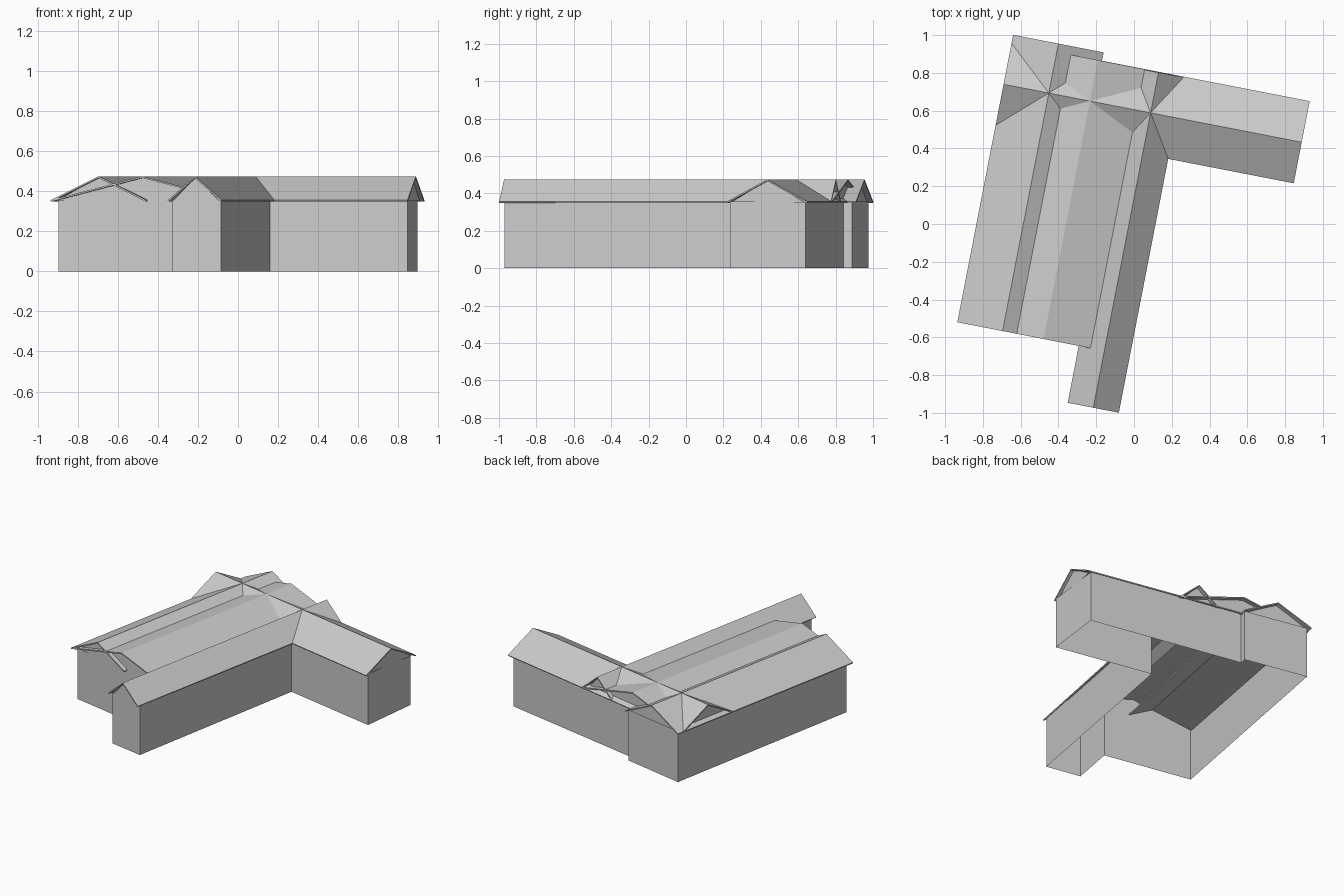
import bpy
from math import radians
from mathutils import Matrix

if "Cube" in bpy.data.objects:
    bpy.data.objects.remove(bpy.data.objects["Cube"])

ROT = Matrix.Rotation(radians(-11), 4, 'Z')   # plan is turned 11 degrees
EAVE, RIDGE, WALL_TOP = 0.355, 0.474, 0.357


def make(name, verts, faces):
    me = bpy.data.meshes.new(name)
    me.from_pydata(verts, [], faces)
    me.update()
    ob = bpy.data.objects.new(name, me)
    bpy.context.collection.objects.link(ob)
    return ob


# Outer walls: one open footprint loop, extruded upward
plan = [(-0.895, -0.505), (-0.275, -0.622), (-0.33, -0.925), (-0.085, -0.97),
        (0.16, 0.366), (0.847, 0.235), (0.895, 0.64), (-0.185, 0.842),
        (-0.175, 0.888), (-0.62, 0.975)]
n = len(plan)
make("walls",
     [(x, y, 0) for x, y in plan] + [(x, y, WALL_TOP) for x, y in plan],
     [(i, (i + 1) % n, (i + 1) % n + n, i + n) for i in range(n)])


def gable_roof(name, side0, side1, end0, end1, along_x=False, inset=(0.03, 0.03)):
    """Thin gabled roof sheet plus the two gable infills under it."""
    mid = (side0 + side1) / 2

    def pt(s, e, z):
        return ROT @ Matrix.Translation((e, s, z) if along_x else (s, e, z)).to_translation()

    verts = [pt(s, e, z) for e in (end0, end1)
             for s, z in ((side0, EAVE), (mid, RIDGE), (side1, EAVE))]
    faces = [(0, 1, 4, 3), (1, 2, 5, 4)]
    if along_x:
        faces = [f[::-1] for f in faces]
    roof = make(name + "_roof", verts, faces)
    mod = roof.modifiers.new("thickness", 'SOLIDIFY')
    mod.thickness = 0.008
    # solidify towards the underside of the sheet
    mod.offset = -1 if roof.data.polygons[0].normal.z > 0 else 1

    ends = (end0 + inset[0], end1 - inset[1])
    verts = [pt(s, e, z) for e in ends
             for s, z in ((side0 + 0.02, EAVE - 0.004), (mid, RIDGE - 0.004),
                          (side1 - 0.02, EAVE - 0.004))]
    make(name + "_gables", verts, [(0, 2, 1), (3, 4, 5)])


# Four crossing roofs with common eave and ridge heights
gable_roof("west_wing", -0.819, -0.331, -0.689, 0.861)
gable_roof("broad_middle", -0.819, 0.112, -0.689, 0.815)
gable_roof("south_wing", -0.164, 0.112, -0.996, 0.812)
gable_roof("cross_wing", 0.373, 0.816, -0.819, 0.789, along_x=True, inset=(0.03, 0.02))
